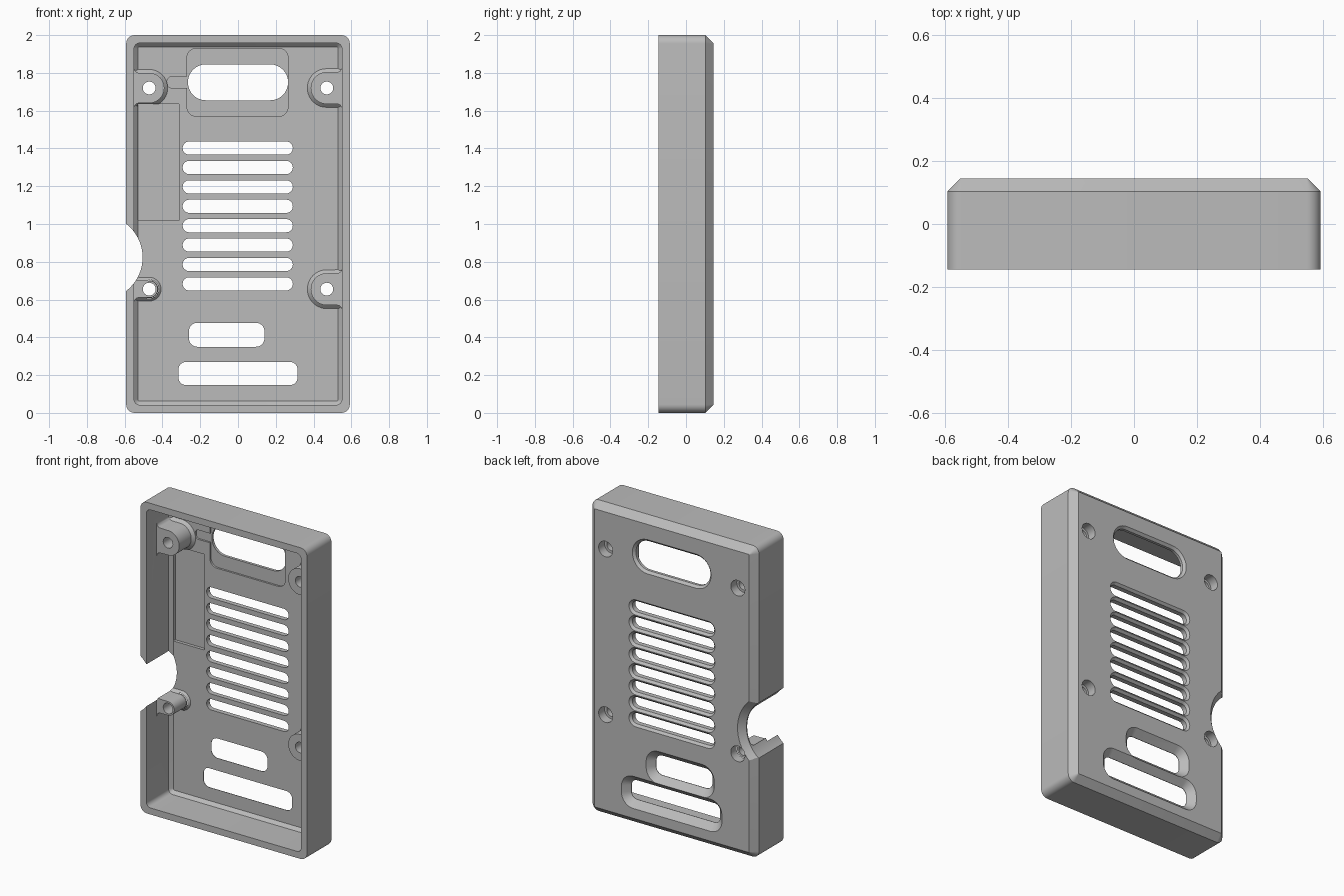
import bpy, bmesh, math

cube = bpy.data.objects.get("Cube")
if cube:
    bpy.data.objects.remove(cube, do_unlink=True)

FRONT, FLOOR, BACK = -0.145, 0.10, 0.145
WALL = 0.55

grey = bpy.data.materials.new("plain_grey")
grey.use_nodes = True
grey.diffuse_color = (0.5, 0.5, 0.5, 1)
grey.node_tree.nodes["Principled BSDF"].inputs["Base Color"].default_value = (0.5, 0.5, 0.5, 1)


def rounded(x0, x1, z0, z1, r, grow=0.0, seg=8):
    """Rounded rectangle in the XZ plane, optionally offset outward."""
    x0, x1, z0, z1, r = x0 - grow, x1 + grow, z0 - grow, z1 + grow, r + grow
    pts = []
    for i, (cx, cz) in enumerate([(x1 - r, z1 - r), (x0 + r, z1 - r),
                                  (x0 + r, z0 + r), (x1 - r, z0 + r)]):
        for k in range(seg + 1):
            a = (i + k / seg) * math.pi / 2
            pts.append((cx + r * math.cos(a), cz + r * math.sin(a)))
    return pts


def circle(cx, cz, r, seg=32):
    return [(cx + r * math.cos(i * math.tau / seg), cz + r * math.sin(i * math.tau / seg))
            for i in range(seg)]


def boss_outline(side, cx, cz, r, f):
    """Half-round post that flows into the side wall through small fillets."""
    half = [(WALL + 0.02, r + f)]
    for k in range(7):
        t = math.pi / 2 * (1 - k / 6)
        half.append((WALL - f + f * math.sin(t), r + f - f * math.cos(t)))
    for k in range(1, 11):
        a = math.pi / 2 * (1 + k / 10)
        half.append((cx + r * math.cos(a), r * math.sin(a)))
    full = half + [(x, -z) for x, z in reversed(half[:-1])]
    return [(side * x, cz + z) for x, z in full]


def loft(name, rings):
    """Closed solid through matching outlines at successive depths."""
    bm = bmesh.new()
    loops = [[bm.verts.new((x, y, z)) for x, z in pts] for pts, y in rings]
    for a, b in zip(loops, loops[1:]):
        for i in range(len(a)):
            j = (i + 1) % len(a)
            bm.faces.new((a[i], a[j], b[j], b[i]))
    bm.faces.new(loops[0])
    bm.faces.new(loops[-1])
    bmesh.ops.remove_doubles(bm, verts=bm.verts, dist=1e-5)
    bmesh.ops.recalc_face_normals(bm, faces=bm.faces)
    mesh = bpy.data.meshes.new(name)
    bm.to_mesh(mesh)
    bm.free()
    mesh.materials.append(grey)
    obj = bpy.data.objects.new(name, mesh)
    bpy.context.collection.objects.link(obj)
    return obj


def combine(target, tool, operation="DIFFERENCE"):
    mod = target.modifiers.new("combine", "BOOLEAN")
    mod.operation, mod.solver, mod.object = operation, "EXACT", tool
    bpy.context.view_layer.objects.active = target
    bpy.ops.object.modifier_apply(modifier=mod.name)
    bpy.data.objects.remove(tool, do_unlink=True)


def window(x0, x1, z0, z1, r, flare):
    """Through opening, countersunk on the back."""
    plain, wide = rounded(x0, x1, z0, z1, r), rounded(x0, x1, z0, z1, r, flare)
    combine(case, loft("window_cutter", [(plain, 0), (plain, BACK - flare),
                                         (wide, BACK), (wide, BACK + 0.03)]))


def pocket(x0, x1, z0, z1, r, depth):
    outline = rounded(x0, x1, z0, z1, r)
    combine(case, loft("pocket_cutter", [(outline, 0.06), (outline, FLOOR + depth)]))


# Outer case with chamfered back edge
def shell(grow):
    return rounded(-0.592, 0.592, 0, 2, 0.045, grow)


case = loft("case_shell", [(shell(0), FRONT), (shell(0), BACK - 0.042),
                           (shell(-0.042), BACK)])


# Hollow interior with a bevelled floor edge
def hollow(grow):
    return rounded(-WALL, WALL, 0.042, 1.958, 0.03, grow)


combine(case, loft("hollow_cutter", [(hollow(0), FRONT - 0.1), (hollow(0), FLOOR - 0.02),
                                     (hollow(-0.02), FLOOR)]))

# Screw posts: side, height, radius
posts = [(-1, 1.72, 0.08), (1, 1.72, 0.085), (1, 0.655, 0.085), (-1, 0.655, 0.045)]
for side, z, r in posts:
    thin = boss_outline(side, 0.47, z, r, 0.025)
    wide = boss_outline(side, 0.47, z, r + 0.018, 0.025)
    combine(case, loft("screw_post", [(thin, -0.04), (thin, FLOOR - 0.018),
                                      (wide, FLOOR), (wide, FLOOR + 0.015)]), "UNION")

# Shallow recesses in the floor
pocket(-0.53, -0.31, 1.02, 1.635, 0.004, 0.02)
pocket(-0.27, 0.265, 1.57, 1.93, 0.05, 0.012)
pocket(-0.375, -0.25, 1.72, 1.78, 0.025, 0.012)

# Screw holes, counterbored on the back
for side, z, r in posts:
    x = side * 0.47
    hole, bore = circle(x, z, 0.034), circle(x, z, 0.05)
    combine(case, loft("hole_cutter", [(hole, -0.2), (hole, 0.2)]))
    combine(case, loft("bore_cutter", [(bore, 0.085), (bore, 0.2)]))

# Large upper window, vent slots and lower windows
window(-0.265, 0.265, 1.655, 1.845, 0.094, 0.015)
for i in range(8):
    z = 0.683 + i * 0.1027
    window(-0.293, 0.29, z - 0.035, z + 0.035, 0.0345, 0.014)
window(-0.26, 0.14, 0.35, 0.477, 0.045, 0.042)
window(-0.315, 0.315, 0.147, 0.27, 0.04, 0.042)

# Round bite out of the side wall, flared at the back
small, large = circle(-0.73, 0.823, 0.225, 64), circle(-0.73, 0.823, 0.262, 64)
combine(case, loft("notch_cutter", [(small, -0.3), (small, BACK - 0.037),
                                    (large, BACK), (large, 0.2)]))

case.data.materials.clear()
case.data.materials.append(grey)
for poly in case.data.polygons:
    poly.material_index = 0
bpy.ops.object.select_all(action="DESELECT")
case.select_set(True)
bpy.context.view_layer.objects.active = case
bpy.ops.object.shade_smooth_by_angle(angle=math.radians(30))
